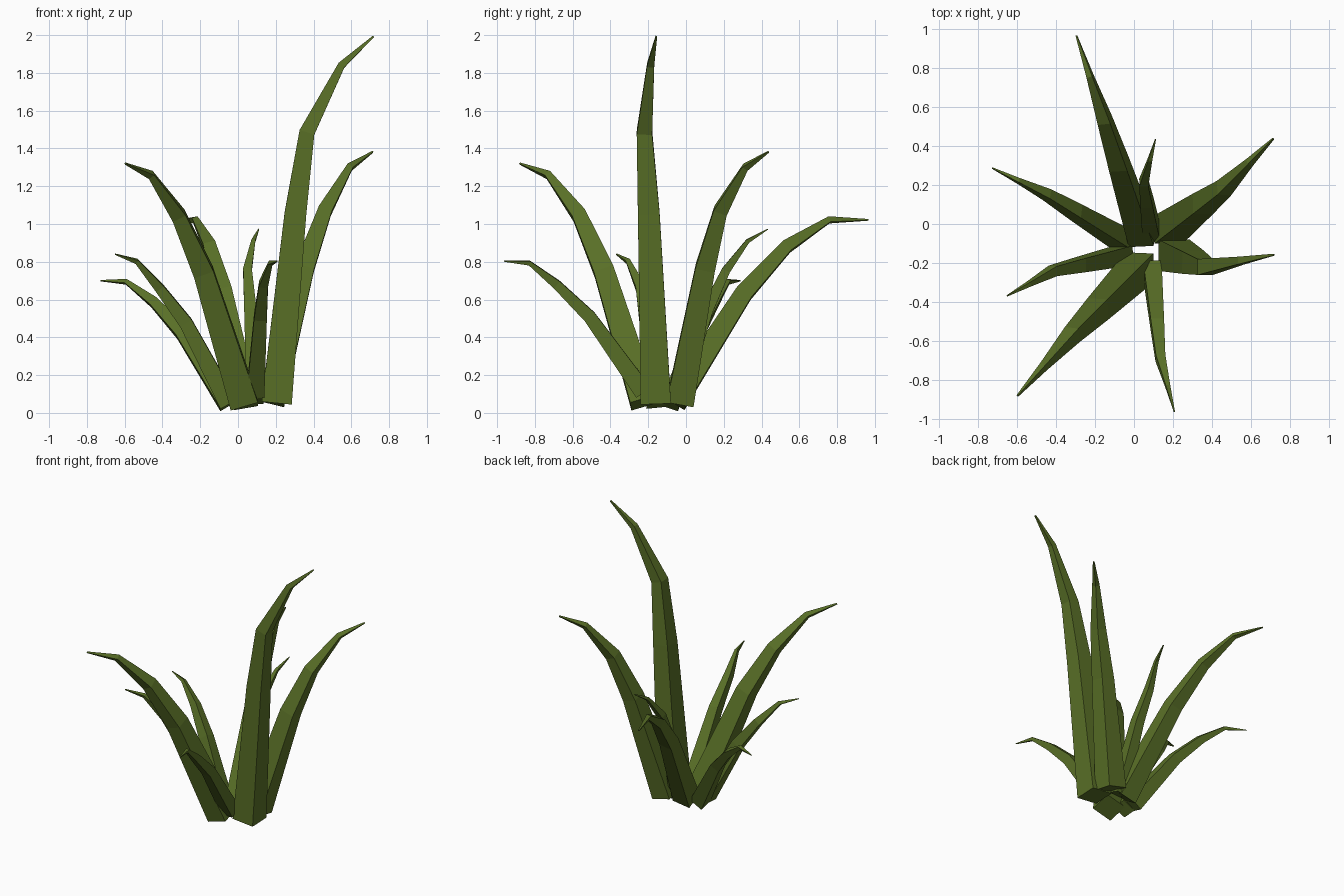
import bpy, bmesh
from mathutils import Vector

if "Cube" in bpy.data.objects:
    bpy.data.objects.remove(bpy.data.objects["Cube"])

green = bpy.data.materials.new("leaf_green")
green.diffuse_color = (0.10, 0.16, 0.02, 1)
green.use_nodes = True
green.node_tree.nodes["Principled BSDF"].inputs["Base Color"].default_value = green.diffuse_color

TAPER = (1, .72, .51, .24, .055)   # side of the square section along a blade

# Each blade: root, knee, tip, root width, how early the end levels out
blades = {
    "tall_blade": ((.205, -.16, .055), (.365, -.22, 1.485), (.717, -.157, 1.993), .16, .70),
    "right_back_blade": ((.175, -.03, .06), (.46, .183, 1.07), (.713, .437, 1.382), .145, .74),
    "left_front_blade": ((.03, -.22, .055), (-.315, -.565, 1.045), (-.597, -.88, 1.32), .15, .78),
    "back_blade": ((.04, -.06, .06), (-.15, .532, .88), (-.295, .965, 1.022), .13, 1.0),
    "front_blade": ((.093, -.225, .11), (.135, -.685, .68), (.207, -.962, .803), .095, .92),
    "left_back_blade": ((-.055, -.085, .05), (-.445, .15, .585), (-.727, .287, .70), .10, .95),
    "left_blade": ((-.05, -.16, .05), (-.415, -.24, .66), (-.65, -.368, .84), .10, .79),
    "small_back_blade": ((.09, -.05, .06), (.05, .212, .755), (.11, .433, .973), .09, .71),
}


def between(a, b, flat, rise):
    """Point between a and b with separate sideways and upward shares."""
    d = b - a
    return a + Vector((d.x * flat, d.y * flat, d.z * rise))


def make_blade(name, root, knee, tip, width, level):
    root, knee, tip = Vector(root), Vector(knee), Vector(tip)
    pts = [root, between(root, knee, .62, .70), knee,
           between(knee, tip, .52, level), tip]
    bm = bmesh.new()
    rings = []
    for i, p in enumerate(pts):
        d = Vector()
        if i:
            d += (p - pts[i - 1]).normalized()
        if i < len(pts) - 1:
            d += (pts[i + 1] - p).normalized()
        # turn an axis-aligned square so that it faces along the blade
        q = Vector((0, 0, 1)).rotation_difference(d)
        h = width * TAPER[i] / 2
        rings.append([bm.verts.new(p + q @ Vector((x * h, y * h, 0)))
                      for x, y in ((-1, -1), (1, -1), (1, 1), (-1, 1))])
    for a, b in zip(rings, rings[1:]):
        for k in range(4):
            j = (k + 1) % 4
            bm.faces.new((a[k], a[j], b[j], b[k]))
    bm.faces.new(rings[0][::-1])
    bm.faces.new(rings[-1])
    mesh = bpy.data.meshes.new(name)
    bm.to_mesh(mesh)
    bm.free()
    mesh.materials.append(green)
    ob = bpy.data.objects.new(name, mesh)
    bpy.context.collection.objects.link(ob)


# Grass clump
for name, spec in blades.items():
    make_blade(name, *spec)
